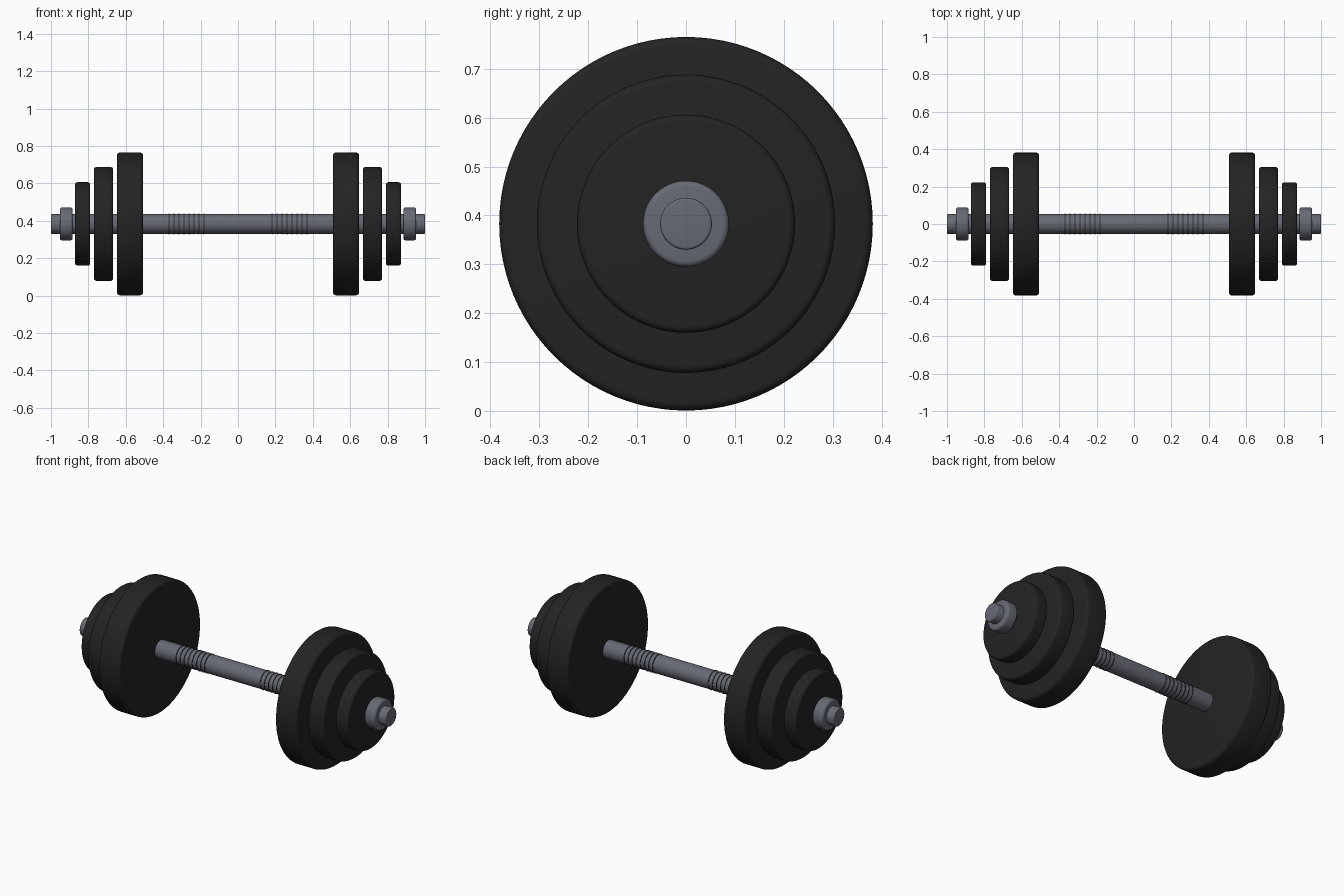
import bpy, bmesh, math

if "Cube" in bpy.data.objects:
    bpy.data.objects.remove(bpy.data.objects["Cube"])

CENTER_Z = 0.383


def material(name, rgb):
    m = bpy.data.materials.new(name)
    m.diffuse_color = (*rgb, 1)
    m.use_nodes = True
    m.node_tree.nodes["Principled BSDF"].inputs["Base Color"].default_value = m.diffuse_color
    return m


black = material("black rubber", (0.017, 0.017, 0.017))
steel = material("grey steel", (0.135, 0.143, 0.175))
dark = material("dark groove", (0.03, 0.032, 0.036))


def lathe(name, profile, mat, sides=96):
    """Revolve an (x, radius) profile around the x axis."""
    bm = bmesh.new()
    rings = []
    for x, r in profile:
        rings.append([bm.verts.new((x, r * math.cos(2 * math.pi * i / sides),
                                    r * math.sin(2 * math.pi * i / sides)))
                      for i in range(sides)])
    for a, b in zip(rings, rings[1:]):
        for i in range(sides):
            j = (i + 1) % sides
            bm.faces.new((a[i], a[j], b[j], b[i]))
    bm.faces.new(rings[0])
    bm.faces.new(rings[-1])
    bmesh.ops.recalc_face_normals(bm, faces=bm.faces)
    mesh = bpy.data.meshes.new(name)
    bm.to_mesh(mesh)
    bm.free()
    mesh.materials.append(mat)
    ob = bpy.data.objects.new(name, mesh)
    bpy.context.collection.objects.link(ob)
    ob.location.z = CENTER_Z
    bpy.ops.object.select_all(action='DESELECT')
    ob.select_set(True)
    bpy.context.view_layer.objects.active = ob
    bpy.ops.object.shade_smooth_by_angle(angle=math.radians(35))
    return ob


def rounded_disc(name, x0, x1, radius, bevel, mat, steps=4):
    """Disc along x with rounded rims."""
    arc = [math.pi / 2 * i / steps for i in range(steps + 1)]
    left = [(x0 + bevel * (1 - math.sin(t)), radius - bevel * (1 - math.cos(t)))
            for t in reversed(arc)]
    left = [(x0 + bevel * (1 - math.cos(t)), radius - bevel * (1 - math.sin(t))) for t in arc]
    right = [(x0 + x1 - x, r) for x, r in reversed(left)]
    return lathe(name, left + right, mat)


# Handle bar running the full length
rounded_disc("bar", -1.0, 1.0, 0.053, 0.006, steel)

for side, s in (("left", -1), ("right", 1)):
    # Weight plates, largest innermost, then the locking collar
    for part, a, b, radius, bevel, mat in (
            ("large_plate", 0.507, 0.648, 0.382, 0.018, black),
            ("medium_plate", 0.667, 0.771, 0.305, 0.016, black),
            ("small_plate", 0.790, 0.872, 0.223, 0.014, black),
            ("collar", 0.884, 0.953, 0.088, 0.012, steel)):
        x0, x1 = sorted((s * a, s * b))
        rounded_disc(f"{side}_{part}", x0, x1, radius, bevel, mat)

    # Thin grip rings
    for i in range(8):
        x = s * (0.182 + i * 0.0267)
        rounded_disc(f"{side}_grip_ring_{i + 1}", x - 0.003, x + 0.003,
                     0.0555, 0.002, dark, 2)
